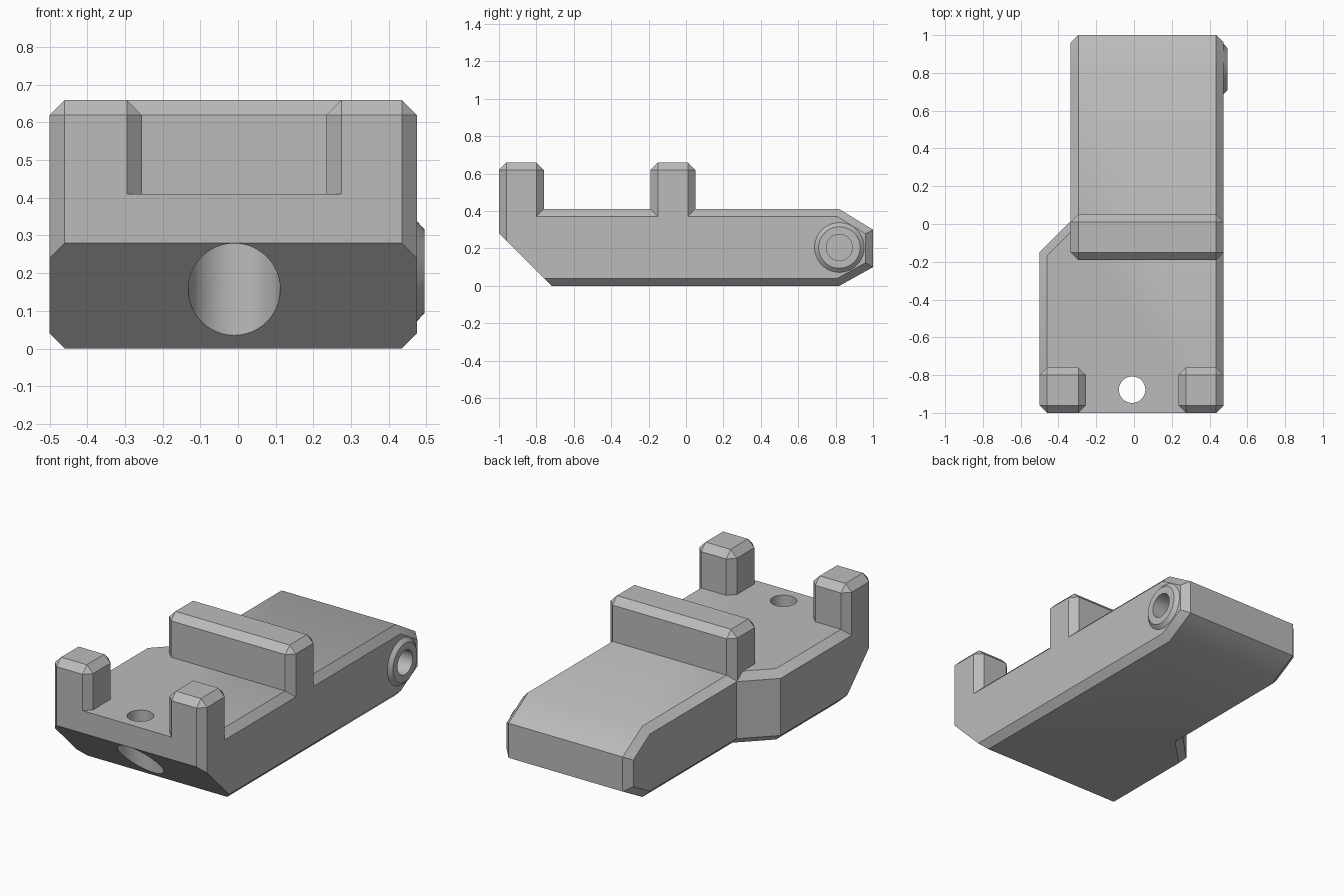
import bpy, bmesh, math
from mathutils import Matrix, Vector

if "Cube" in bpy.data.objects:
    bpy.data.objects.remove(bpy.data.objects["Cube"])

CHAMFER = 0.04
grey = bpy.data.materials.new("plain_grey")
grey.use_nodes = True
GREY = (0.5, 0.5, 0.5, 1)
grey.diffuse_color = GREY
grey.node_tree.nodes["Principled BSDF"].inputs["Base Color"].default_value = GREY


def make(name, bm):
    bmesh.ops.recalc_face_normals(bm, faces=bm.faces[:])
    mesh = bpy.data.meshes.new(name)
    bm.to_mesh(mesh)
    bm.free()
    obj = bpy.data.objects.new(name, mesh)
    bpy.context.collection.objects.link(obj)
    mesh.materials.append(grey)
    return obj


def prism(name, points, height):
    """Extrude a closed outline of 3D points along a vector."""
    bm = bmesh.new()
    face = bm.faces.new([bm.verts.new(p) for p in points])
    top = bmesh.ops.extrude_face_region(bm, geom=[face])["geom"]
    bmesh.ops.translate(bm, vec=height, verts=[v for v in top if isinstance(v, bmesh.types.BMVert)])
    return make(name, bm)


def cylinder(name, radius, start, end):
    start, end = Vector(start), Vector(end)
    bm = bmesh.new()
    turn = (end - start).to_track_quat("Z", "Y").to_matrix().to_4x4()
    bmesh.ops.create_cone(bm, cap_ends=True, segments=48, radius1=radius, radius2=radius,
                          depth=(end - start).length,
                          matrix=Matrix.Translation((start + end) / 2) @ turn)
    return make(name, bm)


def cut(obj, cutter):
    mod = obj.modifiers.new("cut", "BOOLEAN")
    mod.operation, mod.solver, mod.object = "DIFFERENCE", "EXACT", cutter
    bpy.context.view_layer.objects.active = obj
    bpy.ops.object.modifier_apply(modifier=mod.name)
    bpy.data.objects.remove(cutter)


def bevel_edges(bm, rule):
    bm.normal_update()
    edges = [e for e in bm.edges if rule(e)]
    bmesh.ops.bevel(bm, geom=edges, offset=CHAMFER, segments=1, affect="EDGES", clamp_overlap=True)


def smooth(obj):
    bpy.ops.object.select_all(action="DESELECT")
    obj.select_set(True)
    bpy.context.view_layer.objects.active = obj
    bpy.ops.object.shade_smooth_by_angle(angle=math.radians(35))


# Body: side profile across the full width, with one rear corner notched away
side = [(-1, 0), (0.82, 0), (1, 0.1), (1, 0.3), (0.82, 0.41), (-1, 0.41)]
body = prism("body", [(-0.5, y, z) for y, z in side], (0.975, 0, 0))
notch = [(-0.6, -0.25), (-0.335, 0.015), (-0.335, 1.2), (-0.6, 1.2)]
cut(body, prism("notch_cutter", [(x, y, -0.2) for x, y in notch], (0, 0, 1)))

# Chamfer every edge between a side wall and its neighbours
bm = bmesh.new()
bm.from_mesh(body.data)
bevel_edges(bm, lambda e: sum(abs(f.normal.x) > 0.3 for f in e.link_faces) == 1)
bm.to_mesh(body.data)
bm.free()

# Sloped underside at the front, then the bolt hole with its counterbore
wedge = [(-1.2, 0.48), (-1.2, -0.2), (-0.52, -0.2)]
cut(body, prism("slope_cutter", [(-0.7, y, z) for y, z in wedge], (1.4, 0, 0)))
BOLT = (-0.01, -0.877)
cut(body, cylinder("counterbore_cutter", 0.122, (*BOLT, -0.2), (*BOLT, 0.3)))
cut(body, cylinder("bolt_hole_cutter", 0.07, (*BOLT, 0.2), (*BOLT, 0.6)))

# Blind pivot hole in the side
PIVOT = Vector((0, 0.82, 0.205))
cut(body, cylinder("pivot_cutter", 0.075, PIVOT + Vector((0.29, 0, 0)), PIVOT + Vector((0.6, 0, 0))))
smooth(body)

# Pivot ring: lathed lip that lines the blind hole
bm = bmesh.new()
lip = [(0.44, 0.133), (0.475, 0.133), (0.495, 0.111), (0.495, 0.07), (0.3, 0.07), (0.3, 0)]
verts = [bm.verts.new(PIVOT + Vector((x, 0, r))) for x, r in lip]
edges = [bm.edges.new(pair) for pair in zip(verts, verts[1:])]
bmesh.ops.spin(bm, geom=verts + edges, cent=PIVOT, axis=(1, 0, 0),
               angle=math.tau, steps=48, use_duplicate=False)
bmesh.ops.remove_doubles(bm, verts=bm.verts[:], dist=0.0005)
smooth(make("pivot_ring", bm))


# Raised blocks: chamfered on the uprights and the top
def block(name, x0, x1, y0, y1, z0=0.3, z1=0.66):
    bm = bmesh.new()
    size = Matrix.Diagonal((x1 - x0, y1 - y0, z1 - z0, 1))
    middle = Matrix.Translation(((x0 + x1) / 2, (y0 + y1) / 2, (z0 + z1) / 2))
    bmesh.ops.create_cube(bm, size=1, matrix=middle @ size)
    bevel_edges(bm, lambda e: max(v.co.z for v in e.verts) > z0 + 0.01)
    return make(name, bm)


block("front_post_right", -0.5, -0.255, -1, -0.76)
block("front_post_left", 0.235, 0.475, -1, -0.76)
block("cross_ridge", -0.335, 0.475, -0.19, 0.05)
